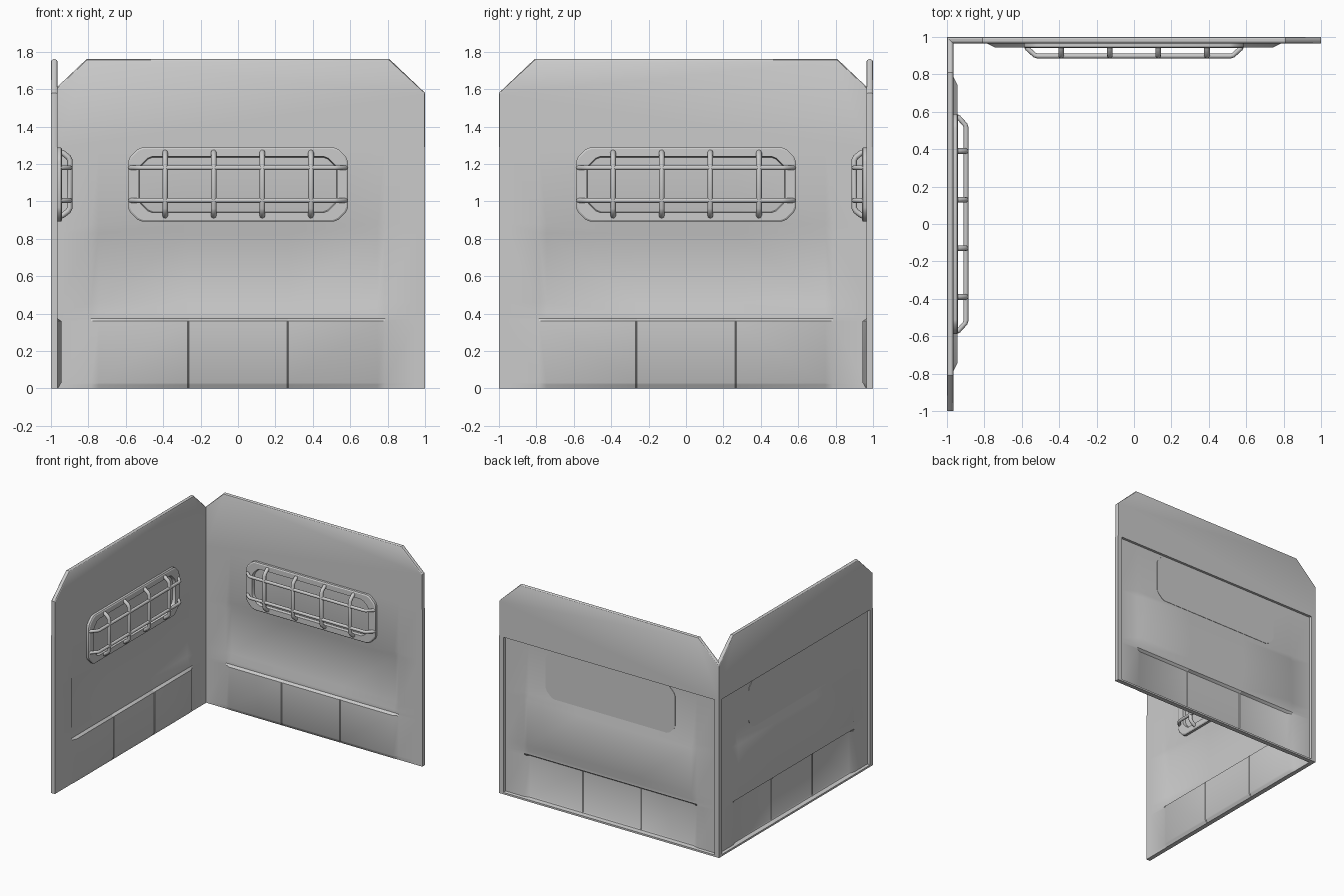
import bpy, bmesh, math

if "Cube" in bpy.data.objects:
    bpy.data.objects.remove(bpy.data.objects["Cube"])

# Two identical panels meet at a mitred corner. Panel space: u along, d from outer face, z up.
MAPS = {
    "rear": lambda u, d, z: (u, 1 - d, z),
    "left": lambda u, d, z: (d - 1, -u, z),
}


def make(name, verts, faces, side, smooth=30):
    me = bpy.data.meshes.new(name)
    me.from_pydata([MAPS[side](*v) for v in verts], [], faces)
    bm = bmesh.new()
    bm.from_mesh(me)
    bmesh.ops.recalc_face_normals(bm, faces=bm.faces)
    bm.to_mesh(me)
    bm.free()
    ob = bpy.data.objects.new(side + "_" + name, me)
    bpy.context.collection.objects.link(ob)
    bpy.ops.object.select_all(action='DESELECT')
    ob.select_set(True)
    bpy.context.view_layer.objects.active = ob
    bpy.ops.object.shade_smooth_by_angle(angle=math.radians(smooth))
    return ob


def loft(name, loops, side, ring=False, smooth=30):
    n = len(loops[0])
    verts = [v for lp in loops for v in lp]
    faces = []
    count = len(loops)
    for k in range(count if ring else count - 1):
        a, b = k * n, ((k + 1) % count) * n
        faces += [(a + i, a + (i + 1) % n, b + (i + 1) % n, b + i) for i in range(n)]
    if not ring:
        faces += [tuple(range(n)), tuple(range((count - 1) * n, count * n))]
    return make(name, verts, faces, side, smooth)


def ramp(x, a, b):
    return max(0.0, min(1.0, (x - a) / (b - a)))


def front_depth(u, z):
    w = abs(u)
    side = 1 - ramp(w, 0.745, 0.785)
    recess = side * ramp(z, 0.40, 0.46) * (1 - ramp(z, 0.83, 0.88))
    raised = side * ramp(z, -0.005, 0.03) * (1 - ramp(z, 0.36, 0.375))
    groove = 0.004 if abs(w - 0.265) < 0.001 and z < 0.37 else 0
    return 0.035 - 0.018 * recess + 0.02 * raised - groove


def back_depth(u, z):
    if abs(u) > 0.957 or z < 0.016:
        return 0.0
    return max(0.003, front_depth(u, z) - 0.014)


def pressed_sheet(side):
    half = [0.261, 0.265, 0.269, 0.745, 0.785, 0.955, 0.96, 1.0]
    us = [-x for x in reversed(half)] + half
    zs = [0, 0.015, 0.02, 0.03, 0.36, 0.375, 0.40, 0.46, 0.83, 0.88, 1.29]
    nu, nz = len(us), len(zs)
    verts = []
    for depth in (front_depth, back_depth):
        for z in zs:
            for u in us:
                d = depth(u, z)
                verts.append((u + d if u == -1 else u, d, z))
    off = nu * nz
    faces = []
    for j in range(nz - 1):
        for i in range(nu - 1):
            q = (j * nu + i, j * nu + i + 1, (j + 1) * nu + i + 1, (j + 1) * nu + i)
            faces += [q, tuple(x + off for x in reversed(q))]
    rim = ([i for i in range(nu)] + [j * nu + nu - 1 for j in range(1, nz)]
           + [(nz - 1) * nu + i for i in range(nu - 2, -1, -1)]
           + [j * nu for j in range(nz - 2, 0, -1)])
    for a, b in zip(rim, rim[1:] + rim[:1]):
        faces.append((a, b, b + off, a + off))
    make("pressed_sheet", verts, faces, side)


def top_band(side):
    loops = []
    for d, i in [(0, .013), (.004, .005), (.012, 0), (.023, 0), (.031, .005), (.035, .013)]:
        loops.append([(1 - i * 0.3, d, 1.29), (1 - i * 0.3, d, 1.58 - .4 * i),
                      (.81 - .4 * i, d, 1.76 - i), (-.81 + .4 * i, d, 1.76 - i),
                      (-1 + d, d, 1.58 + d * 0.95 - 1.4 * i), (-1 + d, d, 1.29)])
    loft("top_band", loops, side)


def octagon(w, h, cut, d, zc):
    # Rounded octagon outline: each cut corner softened with extra points
    pts = []
    base = [(w, -h + cut), (w, h - cut), (w - cut, h), (-w + cut, h),
            (-w, h - cut), (-w, -h + cut), (-w + cut, -h), (w - cut, -h)]
    for k, p in enumerate(base):
        for q in (base[k - 1], base[(k + 1) % 8]):
            L = math.dist(p, q)
            t = 0.015 / L
            pts.append((p[0] + (q[0] - p[0]) * t, d, zc + p[1] + (q[1] - p[1]) * t))
    return pts


def bar(name, pts, r, side):
    # Round bar along a bent path, with rounded corners and tips
    cu = bpy.data.curves.new(name, 'CURVE')
    cu.dimensions = '3D'
    cu.bevel_depth = r
    cu.bevel_resolution = 2
    cu.use_fill_caps = True
    sp = cu.splines.new('POLY')
    sp.points.add(len(pts) - 1)
    for p, v in zip(sp.points, pts):
        p.co = (*MAPS[side](*v), 1)
    sp.use_smooth = True
    ob = bpy.data.objects.new(side + "_" + name, cu)
    bpy.context.collection.objects.link(ob)


def grille(side):
    zc = 1.09
    loft("light_frame", [octagon(.588, .198, .06, .03, zc), octagon(.588, .198, .06, .054, zc),
                         octagon(.58, .19, .058, .06, zc), octagon(.53, .15, .055, .06, zc),
                         octagon(.525, .145, .055, .03, zc)], side, ring=True)
    loft("back_plate", [octagon(.588, .198, .06, .018, zc),
                        octagon(.588, .198, .06, .03, zc)], side)
    # Long guard bars
    for z in (1.005, 1.18):
        bar("long_bar", [(-.575, .05, z), (-.57, .062, z), (-.53, .098, z), (-.515, .102, z),
                         (.515, .102, z), (.53, .098, z), (.57, .062, z), (.575, .05, z)],
            .013, side)
    # Short guard bars
    for u in (-.39, -.13, .13, .39):
        bar("short_bar", [(u, .05, .922), (u, .062, .925), (u, .092, .948), (u, .101, .965),
                          (u, .101, 1.22), (u, .092, 1.237), (u, .062, 1.26), (u, .05, 1.263)],
            .015, side)


for side in MAPS:
    pressed_sheet(side)
    top_band(side)
    grille(side)
